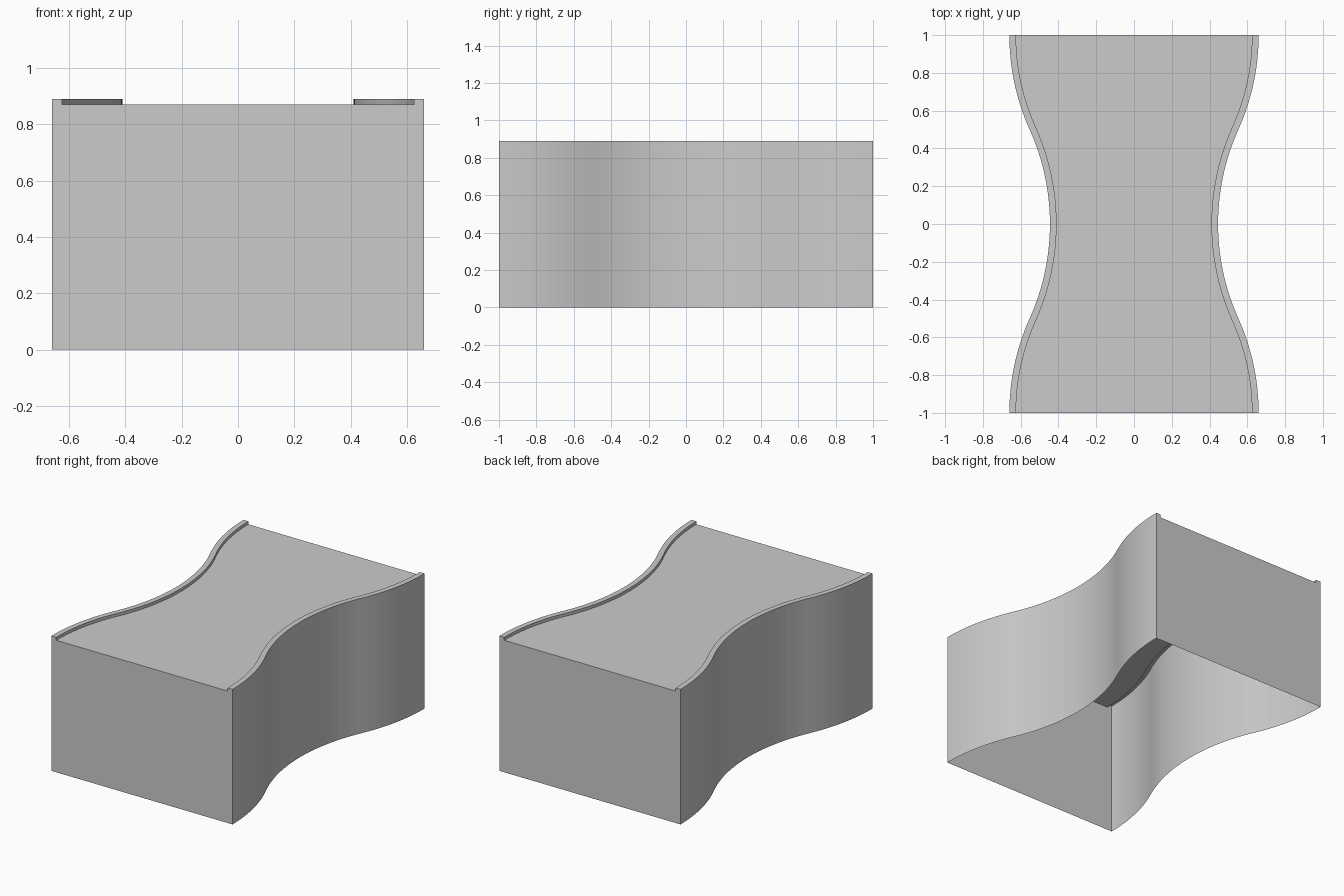
import bpy, bmesh, math

cube = bpy.data.objects.get("Cube")
if cube:
    bpy.data.objects.remove(cube, do_unlink=True)

END_X, WAIST_X = 0.66, 0.445      # half widths at the ends and the waist
HEIGHT, DECK_Z, RIM = 0.89, 0.87, 0.035
STEPS = 12                        # facets per arc

# Single flat material
grey = bpy.data.materials.new("light grey")
grey.use_nodes = True
colour = (0.6, 0.6, 0.6, 1)
grey.diffuse_color = colour
grey.node_tree.nodes["Principled BSDF"].inputs["Base Color"].default_value = colour

# Side outline: two tangent arcs meeting halfway between waist and end
sag = (END_X - WAIST_X) / 2
radius = (0.25 + sag * sag) / (2 * sag)
sweep = math.asin(0.5 / radius)


def half_outline():
    """Outer (x, y) and rim-inset (x, y) from the waist to the end."""
    points = []
    for i in range(2 * STEPS + 1):
        if i <= STEPS:
            a = sweep * i / STEPS
            x, y = WAIST_X + radius * (1 - math.cos(a)), radius * math.sin(a)
        else:
            a = sweep * (2 * STEPS - i) / STEPS
            x, y = END_X - radius * (1 - math.cos(a)), 1 - radius * math.sin(a)
        points.append((x, y, x - RIM * math.cos(a), y + RIM * math.sin(a)))
    return points


half = half_outline()
outline = [(x, -y, ix, -iy) for x, y, ix, iy in reversed(half[1:])] + half

# Shell lofted from front to back, open underneath
bm = bmesh.new()
rings = []
for x, y, ix, iy in outline:
    right = [(-x, y, 0), (-x, y, HEIGHT), (-ix, iy, HEIGHT), (-ix, iy, DECK_Z)]
    left = [(-px, py, pz) for px, py, pz in reversed(right)]
    rings.append([bm.verts.new(p) for p in right + left])
for a, b in zip(rings, rings[1:]):
    for k in range(len(a) - 1):
        bm.faces.new((a[k], b[k], b[k + 1], a[k + 1]))

# End walls
bm.faces.new(rings[0])
bm.faces.new(list(reversed(rings[-1])))
bmesh.ops.recalc_face_normals(bm, faces=bm.faces[:])
deck = max((f for f in bm.faces if abs(f.normal.z) > 0.9), key=lambda f: f.calc_area())
if deck.normal.z < 0:
    bmesh.ops.reverse_faces(bm, faces=bm.faces[:])

mesh = bpy.data.meshes.new("waisted_block_shell")
bm.to_mesh(mesh)
bm.free()
mesh.materials.append(grey)
block = bpy.data.objects.new("waisted_block_shell", mesh)
bpy.context.collection.objects.link(block)
